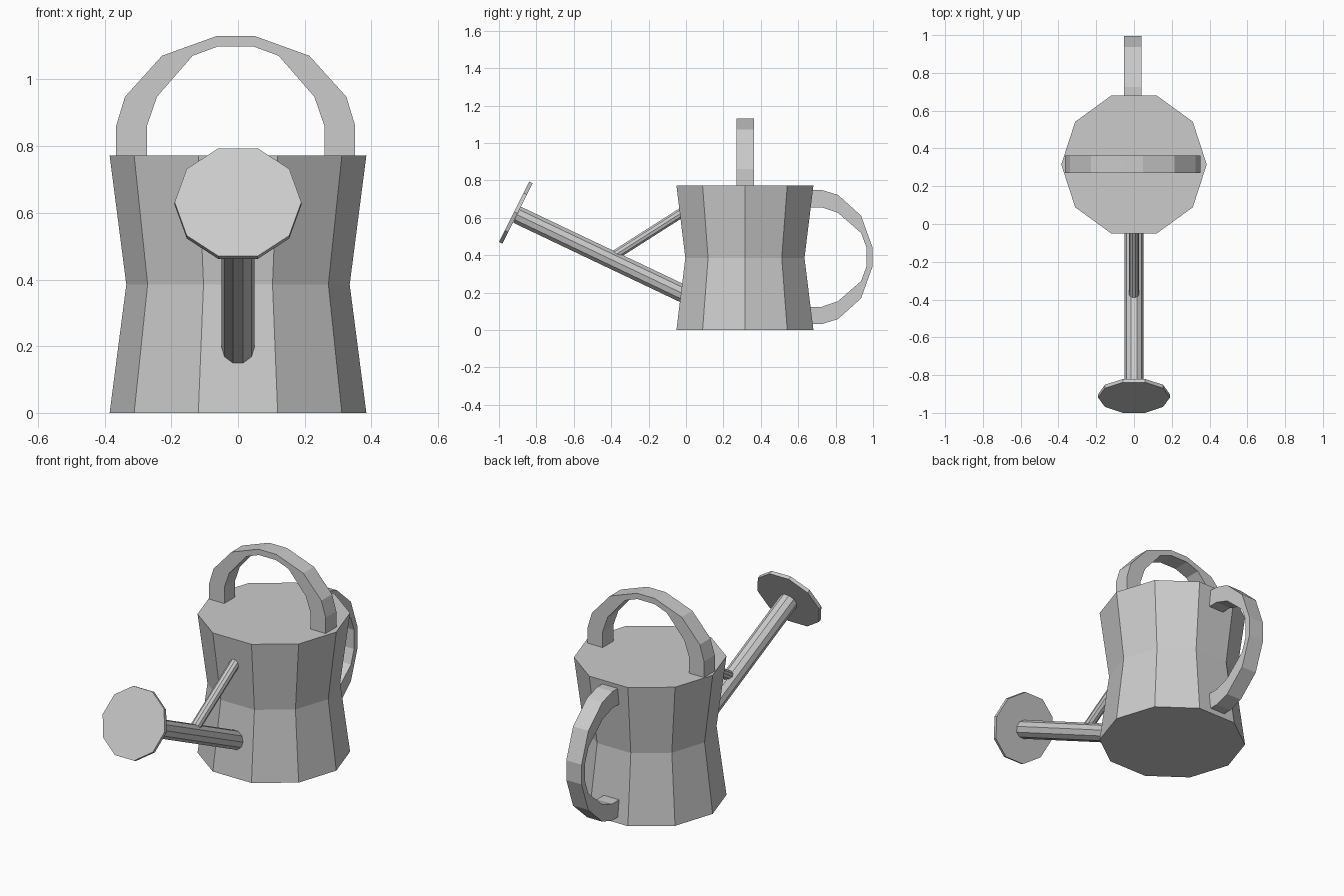
import bpy, bmesh
from math import sin, cos, pi, atan2
from mathutils import Vector, Matrix

if "Cube" in bpy.data.objects:
    bpy.data.objects.remove(bpy.data.objects["Cube"])

SIDES = 10


def finish(name, bm):
    bmesh.ops.recalc_face_normals(bm, faces=bm.faces)
    mesh = bpy.data.meshes.new(name)
    bm.to_mesh(mesh)
    bm.free()
    obj = bpy.data.objects.new(name, mesh)
    bpy.context.collection.objects.link(obj)
    return obj


def loft(bm, rings):
    """Skin closed rings of points and cap both ends."""
    loops = [[bm.verts.new(p) for p in ring] for ring in rings]
    for a, b in zip(loops, loops[1:]):
        for i in range(len(a)):
            j = (i + 1) % len(a)
            bm.faces.new((a[i], a[j], b[j], b[i]))
    bm.faces.new(loops[0])
    bm.faces.new(loops[-1])


def ring(radius, z):
    return [Vector((radius * cos(2 * pi * i / SIDES),
                    radius * sin(2 * pi * i / SIDES), z)) for i in range(SIDES)]


def rod(name, start, end, radius):
    """Ten-sided bar between two points in the x = 0 plane."""
    a, b = Vector(start), Vector(end)
    d = b - a
    m = Matrix.Translation(a) @ Matrix.Rotation(atan2(-d.y, d.z), 4, 'X')
    bm = bmesh.new()
    loft(bm, [[m @ p for p in ring(radius, z)] for z in (0, d.length)])
    return finish(name, bm)


# Half arch of the handles: (outer u, outer v, inner u, inner v)
HALF = [(0.3585, 0.0, 0.266, 0.0), (0.3585, 0.09, 0.266, 0.09),
        (0.332, 0.177, 0.236, 0.177), (0.221, 0.30, 0.129, 0.30),
        (0.055, 0.36, 0.053, 0.328)]
ARCH = HALF + [(-a, b, -c, d) for a, b, c, d in reversed(HALF)]


def handle(name, place, half_width=0.047):
    """Flat band following the arch; place maps (u, v, side) to a point."""
    bm = bmesh.new()
    w = half_width
    loft(bm, [[place(a, b, -w), place(a, b, w), place(c, d, w), place(c, d, -w)]
              for a, b, c, d in ARCH])
    return finish(name, bm)


# Waisted can body
bm = bmesh.new()
loft(bm, [[p + Vector((0, 0.315, 0)) for p in ring(r, z)]
          for r, z in ((0.385, 0), (0.335, 0.385), (0.385, 0.772))])
finish("can_body", bm)

# Carrying handle on top and pouring handle at the back
handle("top_handle", lambda u, v, s: (u - 0.007, 0.316 + s, 0.771 + v))
handle("back_handle", lambda u, v, s: (s - 0.007, 0.636 + v, 0.39 + u))

# Spout, its brace and the sprinkler disc
rod("spout", (0, 0.02, 0.177), (0, -0.903, 0.616), 0.05)
rod("spout_brace", (0, 0.0, 0.642), (0, -0.385, 0.397), 0.027)
centre = Vector((0, -0.91, 0.6275))
half = Vector((0, -cos(0.4625), sin(0.4625))) * 0.01
rod("sprinkler_disc", centre - half, centre + half, 0.19)
